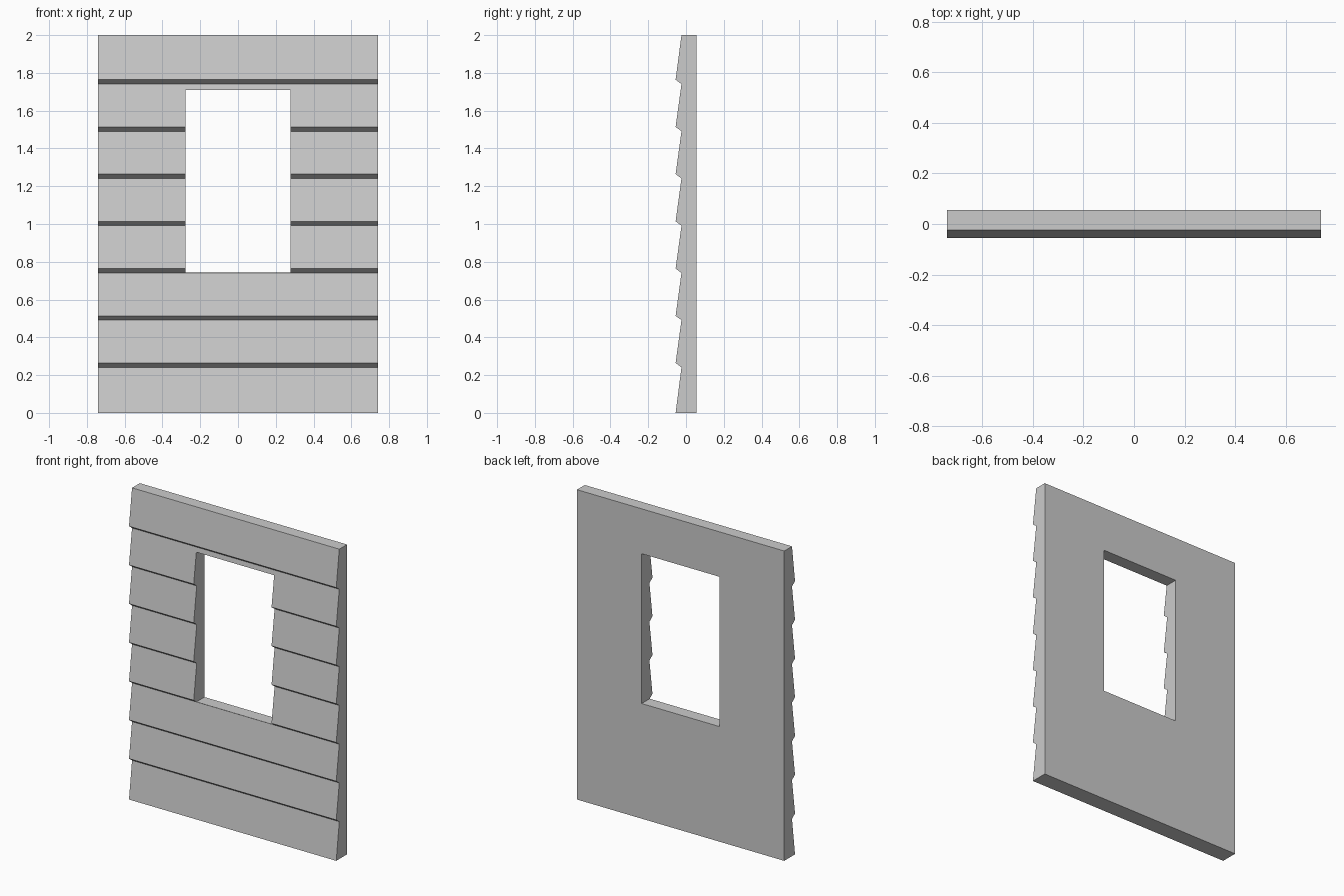
import bpy, bmesh

if "Cube" in bpy.data.objects:
    bpy.data.objects.remove(bpy.data.objects["Cube"])

HALF_W, BACK, OUT, IN = 0.74, 0.055, -0.055, -0.024
BOARDS, PITCH = 8, 0.25

# Side profile (y, z): flat back, overlapping sloped boards on the front
profile = [(BACK, 2.0), (BACK, 0.0), (OUT, 0.0)]
for i in range(1, BOARDS):
    z = i * PITCH
    profile += [(IN, z - 0.009), (OUT, z + 0.014)]
profile.append((IN, 2.0))

# Extrude the profile across the wall width
bm = bmesh.new()
face = bm.faces.new([bm.verts.new((-HALF_W, y, z)) for y, z in profile])
ext = bmesh.ops.extrude_face_region(bm, geom=[face])
moved = [v for v in ext["geom"] if isinstance(v, bmesh.types.BMVert)]
bmesh.ops.translate(bm, verts=moved, vec=(2 * HALF_W, 0, 0))
bmesh.ops.recalc_face_normals(bm, faces=bm.faces)
mesh = bpy.data.meshes.new("siding_wall")
bm.to_mesh(mesh)
bm.free()
wall = bpy.data.objects.new("siding_wall", mesh)
bpy.context.collection.objects.link(wall)

# Window opening cutter
bpy.ops.mesh.primitive_cube_add(size=1, location=(0, 0, (0.743 + 1.71) / 2))
cutter = bpy.context.object
cutter.name = "window_cutter"
cutter.scale = (0.556, 0.5, 1.71 - 0.743)
cutter.hide_render = True

# Cut the opening, then remove the cutter
cut = wall.modifiers.new("window_opening", "BOOLEAN")
cut.operation = "DIFFERENCE"
cut.solver = "EXACT"
cut.object = cutter
bpy.context.view_layer.objects.active = wall
bpy.ops.object.modifier_apply(modifier=cut.name)
bpy.data.objects.remove(cutter)
